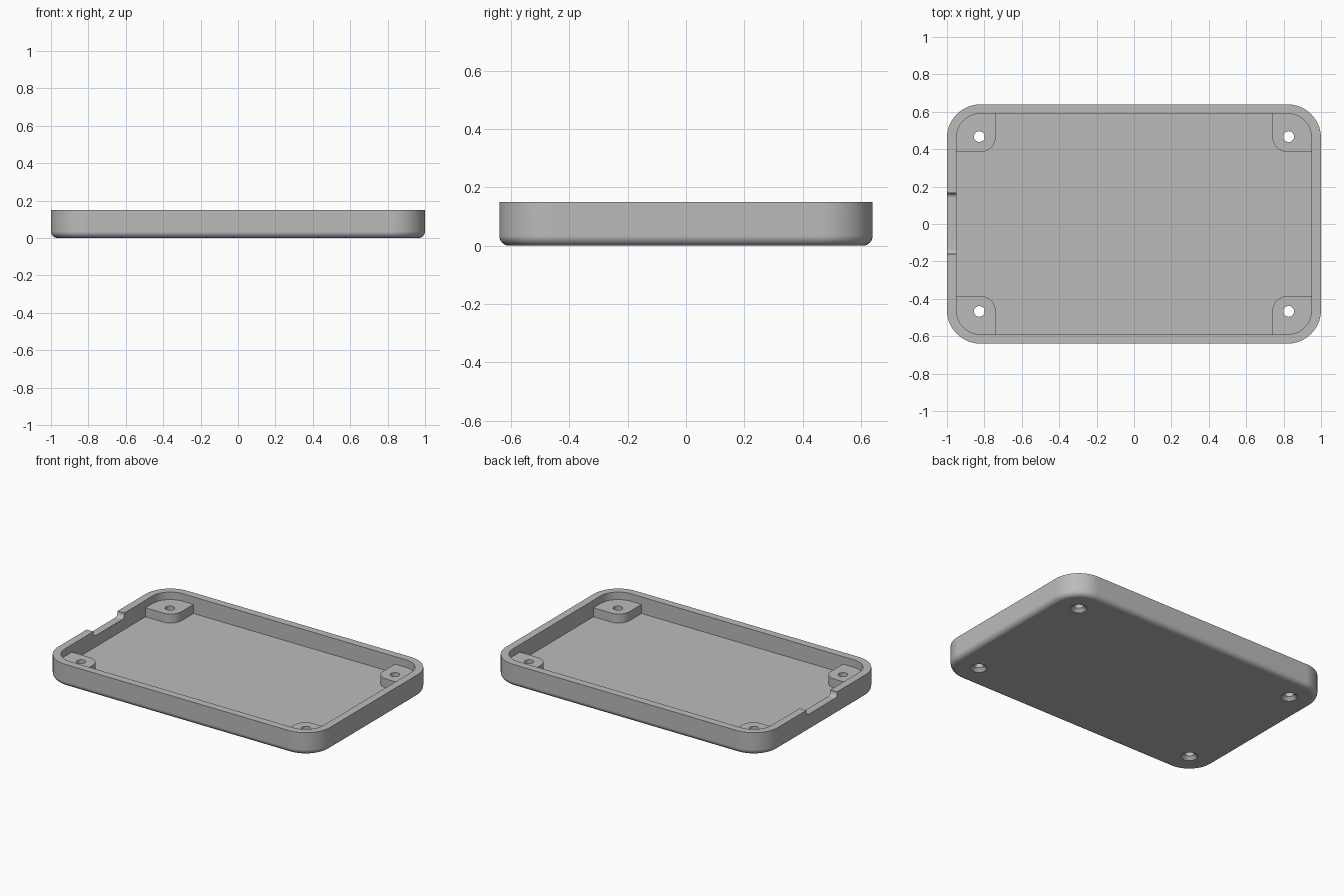
import bpy, bmesh
from math import sin, cos, pi, radians

cube = bpy.data.objects.get("Cube")
if cube:
    bpy.data.objects.remove(cube, do_unlink=True)

HX, HY, H = 1.0, 0.64, 0.15
WALL, FLOOR, BOSS_TOP = 0.05, 0.04, 0.10
CORNER, FILLET = 0.18, 0.035
HOLE_X, HOLE_Y = 0.827, 0.467

gray = bpy.data.materials.new("plain gray")
gray.use_nodes = True
color = (0.5, 0.5, 0.5, 1)
gray.diffuse_color = color
gray.node_tree.nodes["Principled BSDF"].inputs["Base Color"].default_value = color


def rounded_rect(x0, x1, y0, y1, radii, steps=16):
    """Counter-clockwise outline; radii start at the +x +y corner."""
    corners = [(x1, y1, -1, -1), (x0, y1, 1, -1), (x0, y0, 1, 1), (x1, y0, -1, 1)]
    points = []
    for k, ((x, y, sx, sy), r) in enumerate(zip(corners, radii)):
        for i in range(steps + 1):
            a = pi / 2 * (k + i / steps)
            points.append((x + sx * r + r * cos(a), y + sy * r + r * sin(a)))
    return points


def circle(x, y, r, n=32):
    return [(x + r * cos(2 * pi * i / n), y + r * sin(2 * pi * i / n)) for i in range(n)]


def loft(name, rings):
    """Solid through matching closed rings of 3D points, capped at both ends."""
    bm = bmesh.new()
    loops = [[bm.verts.new(p) for p in ring] for ring in rings]
    n = len(loops[0])
    for a, b in zip(loops, loops[1:]):
        for i in range(n):
            j = (i + 1) % n
            bm.faces.new((a[i], a[j], b[j], b[i]))
    bm.faces.new(loops[0][::-1])
    bm.faces.new(loops[-1])
    bmesh.ops.recalc_face_normals(bm, faces=bm.faces[:])
    mesh = bpy.data.meshes.new(name)
    bm.to_mesh(mesh)
    bm.free()
    mesh.materials.append(gray)
    obj = bpy.data.objects.new(name, mesh)
    bpy.context.collection.objects.link(obj)
    return obj


def at_z(outline, z):
    return [(x, y, z) for x, y in outline]


def tray_ring(inset, z):
    x, y = HX - inset, HY - inset
    return at_z(rounded_rect(-x, x, -y, y, [CORNER - inset] * 4), z)


def combine(target, tool, operation):
    bpy.context.view_layer.objects.active = target
    mod = target.modifiers.new(tool.name, "BOOLEAN")
    mod.operation, mod.object, mod.solver = operation, tool, "EXACT"
    bpy.ops.object.modifier_apply(modifier=mod.name)
    bpy.data.objects.remove(tool, do_unlink=True)


# Tray: filleted underside, outer wall, rim, inner wall and floor
rings = []
for i in range(9):
    a = pi / 2 * i / 8
    rings.append(tray_ring(FILLET * (1 - sin(a)), FILLET * (1 - cos(a))))
rings += [tray_ring(0, H), tray_ring(WALL, H), tray_ring(WALL, FLOOR)]
tray = loft("tray", rings)

# Corner bosses, sunk slightly into wall and floor
for sx in (-1, 1):
    for sy in (-1, 1):
        outline = rounded_rect(0.74, 0.97, 0.385, 0.61, (0.15, 0.001, 0.08, 0.001))
        outline = [(sx * x, sy * y) for x, y in outline]
        boss = loft("corner_boss", [at_z(outline, FLOOR - 0.02), at_z(outline, BOSS_TOP)])
        combine(tray, boss, "UNION")

# Screw holes with countersinks underneath
for sx in (-1, 1):
    for sy in (-1, 1):
        steps = ((0.05, -0.02), (0.05, 0.0), (0.029, 0.021), (0.029, 0.2))
        hole = loft("screw_hole", [at_z(circle(sx * HOLE_X, sy * HOLE_Y, r), z) for r, z in steps])
        combine(tray, hole, "DIFFERENCE")

# Cable notch with rounded lower corners in the right wall's rim
profile = rounded_rect(-0.16, 0.165, H - 0.035, H + 0.1, (0.01, 0.01, 0.025, 0.025), 8)
notch = loft("cable_notch", [[(x, y, z) for y, z in profile] for x in (-1.1, -0.9)])
combine(tray, notch, "DIFFERENCE")

# Smooth shading with crisp edges
bpy.ops.object.select_all(action="DESELECT")
tray.select_set(True)
bpy.context.view_layer.objects.active = tray
bpy.ops.object.shade_smooth_by_angle(angle=radians(30))
weighted = tray.modifiers.new("even_shading", "WEIGHTED_NORMAL")
weighted.keep_sharp = True
